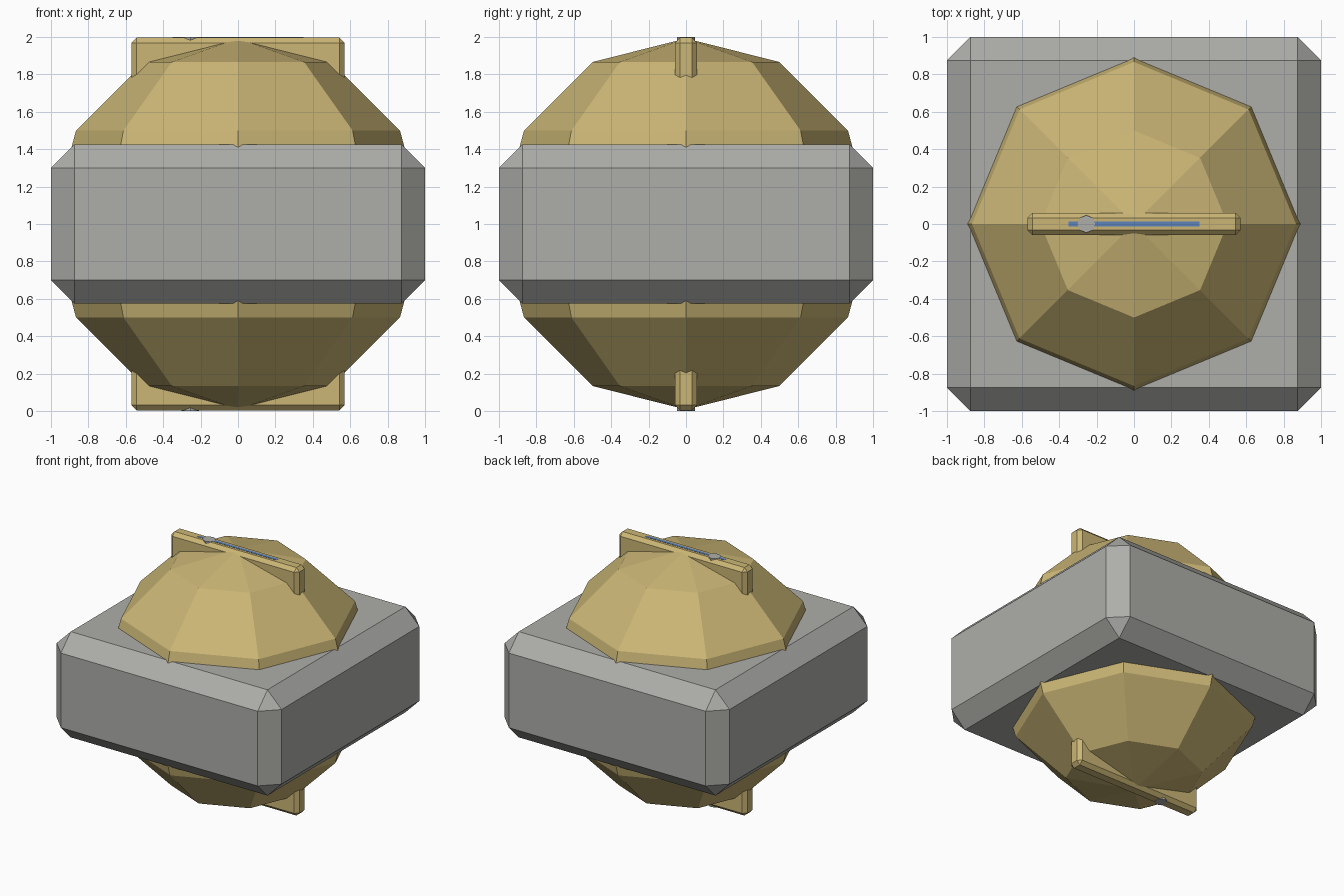
import bpy
import bmesh
from mathutils import Matrix

cube = bpy.data.objects.get("Cube")
if cube:
    bpy.data.objects.remove(cube, do_unlink=True)


def material(name, rgb):
    mat = bpy.data.materials.new(name)
    mat.use_nodes = True
    mat.diffuse_color = (*rgb, 1)
    mat.node_tree.nodes["Principled BSDF"].inputs["Base Color"].default_value = (*rgb, 1)
    return mat


gold = material("pale gold", (0.60, 0.47, 0.18))
grey = material("grey metal", (0.42, 0.42, 0.40))
blue = material("blue", (0.11, 0.23, 0.50))


def add_object(name, bm, mat):
    mesh = bpy.data.meshes.new(name)
    bm.to_mesh(mesh)
    bm.free()
    mesh.materials.append(mat)
    obj = bpy.data.objects.new(name, mesh)
    bpy.context.collection.objects.link(obj)
    return obj


def box(name, size, centre, mat, chamfer=0):
    bm = bmesh.new()
    bmesh.ops.create_cube(bm, size=1)
    bmesh.ops.scale(bm, vec=size, verts=bm.verts)
    bmesh.ops.translate(bm, vec=centre, verts=bm.verts)
    if chamfer:
        bmesh.ops.bevel(bm, geom=bm.edges[:], offset=chamfer, segments=1,
                        affect='EDGES')
    return add_object(name, bm, mat)


# Chamfered square block around the middle
box("middle_block", (2, 2, 0.85), (0, 0, 1), grey, 0.125)

# Faceted core showing as a dome above and below
bm = bmesh.new()
bmesh.ops.create_uvsphere(bm, u_segments=8, v_segments=6, radius=1)
for v in bm.verts:
    v.co.z = max(-0.992, min(0.992, v.co.z))
bmesh.ops.translate(bm, vec=(0, 0, 1), verts=bm.verts)
add_object("faceted_core", bm, gold)

# Thin upright plate running through the core
box("upright_fin", (1.14, 0.12, 1.994), (0, 0, 1), gold, 0.028)

# Pin through the fin, flush with both of its edges
bm = bmesh.new()
bmesh.ops.create_cone(bm, cap_ends=True, segments=8, radius1=0.047,
                      radius2=0.047, depth=2,
                      matrix=Matrix.Translation((-0.255, 0, 1)))
add_object("fin_pin", bm, grey)

# Coloured strip along the top edge of the fin
box("top_strip", (0.7, 0.025, 0.004), (0, 0, 1.997), blue)
